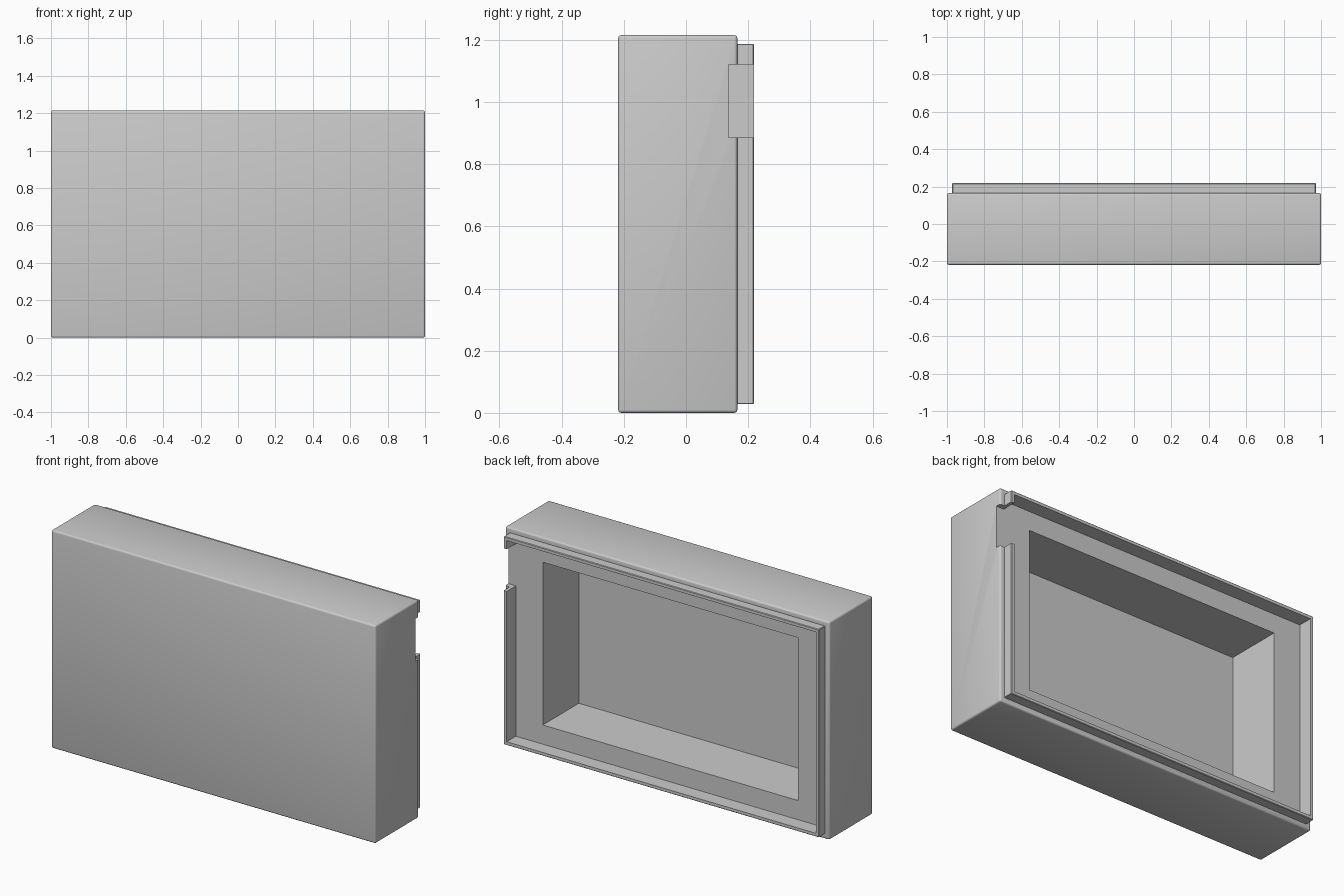
import bpy

# Remove the default object
cube = bpy.data.objects.get("Cube")
if cube:
    bpy.data.objects.remove(cube, do_unlink=True)

# Single grey plastic
plastic = bpy.data.materials.new("grey_plastic")
plastic.use_nodes = True
plastic.diffuse_color = (0.6, 0.6, 0.6, 1)
plastic.node_tree.nodes["Principled BSDF"].inputs["Base Color"].default_value = (0.6, 0.6, 0.6, 1)


def box(name, x, y, z, bevel=0.0, segments=3):
    """Box spanning the given (min, max) ranges, with optional rounded edges."""
    spans = (x, y, z)
    bpy.ops.mesh.primitive_cube_add(size=1, location=[sum(s) / 2 for s in spans])
    obj = bpy.context.object
    obj.name = name
    obj.scale = [s[1] - s[0] for s in spans]
    bpy.ops.object.transform_apply(location=False, rotation=False, scale=True)
    obj.data.materials.append(plastic)
    if bevel:
        mod = obj.modifiers.new("rounded_edges", 'BEVEL')
        mod.width = bevel
        mod.segments = segments
        bpy.ops.object.modifier_apply(modifier=mod.name)
    return obj


def combine(target, tool, operation):
    """Apply a boolean and discard the tool."""
    bpy.context.view_layer.objects.active = target
    mod = target.modifiers.new(tool.name, 'BOOLEAN')
    mod.operation = operation
    mod.solver = 'EXACT'
    mod.object = tool
    bpy.ops.object.modifier_apply(modifier=mod.name)
    bpy.data.objects.remove(tool, do_unlink=True)


HEIGHT = 1.215
BACK = 0.218
LEDGE = 0.137


def inset(d):
    """x and z ranges at distance d inside the outline."""
    return (-1 + d, 1 - d), (d, HEIGHT - d)


# Main case with softly rounded edges
case = box("case", (-1, 1), (-BACK, 0.165), (0, HEIGHT), 0.01)

# Raised lip around the open back
x, z = inset(0.028)
combine(case, box("lip", x, (0.05, BACK), z, 0.003, 1), 'UNION')

# Shallow recess inside the lip, leaving a flat ledge
x, z = inset(0.047)
combine(case, box("ledge_cutter", x, (LEDGE, 0.4), z), 'DIFFERENCE')

# Deep inner cavity
combine(case, box("cavity_cutter", (-0.787, 0.787), (-0.18, 0.4), (0.154, HEIGHT - 0.154)), 'DIFFERENCE')

# Side notch through the lip and case edge
combine(case, box("notch_cutter", (0.9, 1.2), (LEDGE, 0.4), (0.885, 1.12)), 'DIFFERENCE')

# Smooth the rounded edges only
bpy.ops.object.select_all(action='DESELECT')
case.select_set(True)
bpy.context.view_layer.objects.active = case
bpy.ops.object.shade_smooth_by_angle(angle=0.6)
